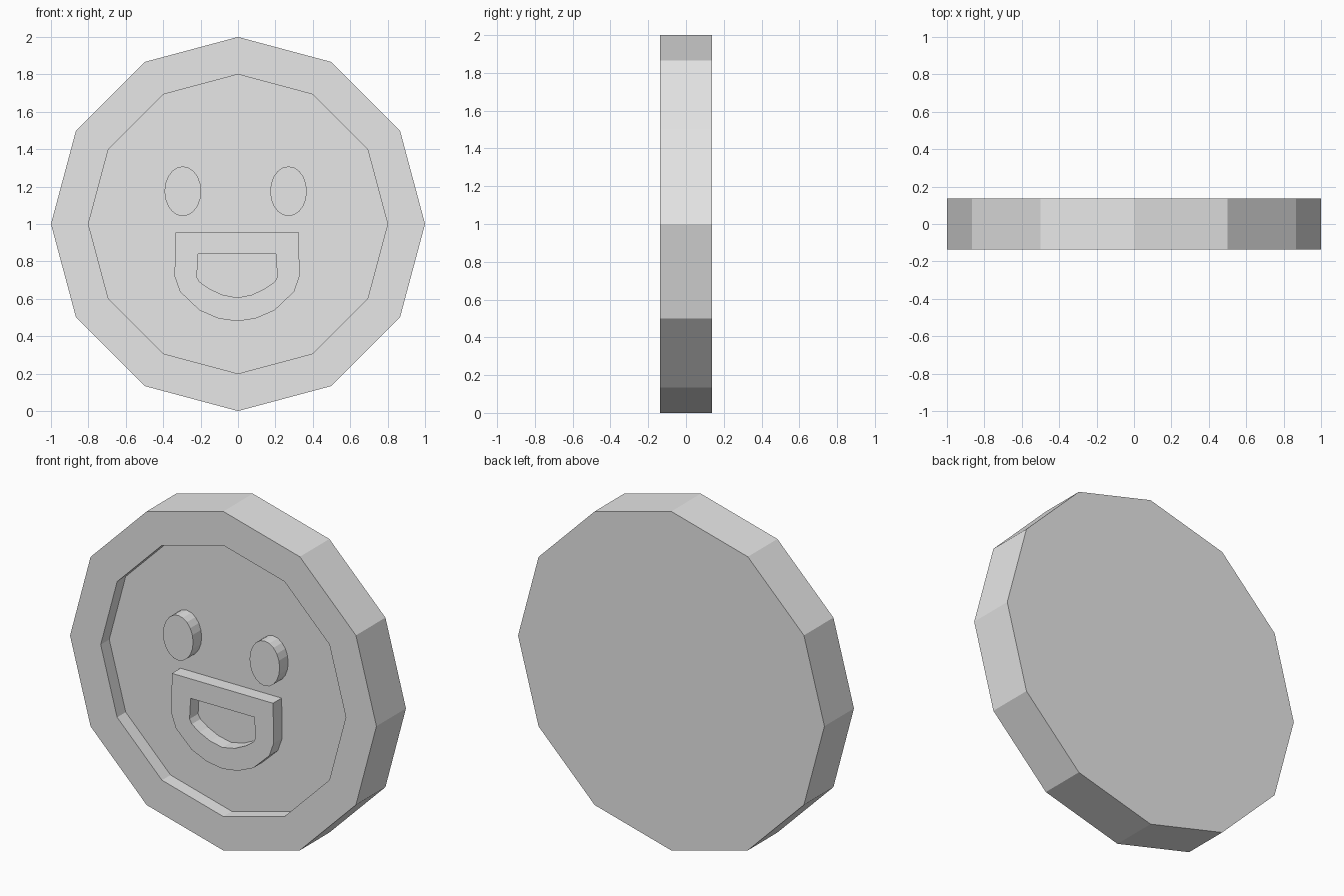
import bpy
import bmesh
from math import cos, sin, tau

cube = bpy.data.objects.get("Cube")
if cube:
    bpy.data.objects.remove(cube)

FRONT, BACK, FLOOR = -0.1375, 0.1375, -0.0575

grey = bpy.data.materials.new("light_grey")
grey.use_nodes = True
grey.diffuse_color = (0.8, 0.8, 0.8, 1)
grey.node_tree.nodes["Principled BSDF"].inputs["Base Color"].default_value = (0.8, 0.8, 0.8, 1)


def ellipse(cx, cz, rx, rz, sides):
    """Outline in the x-z plane, counter-clockwise seen from the front."""
    return [(cx + rx * cos(tau * i / sides), cz + rz * sin(tau * i / sides))
            for i in range(sides)]


def mirrored(half, cx):
    """Close a left-side outline by mirroring it; the last point lies on the axis."""
    return ([(cx - x, z) for x, z in half]
            + [(cx + x, z) for x, z in reversed(half[:-1])])


def loft(name, rings, cap_start=False, cap_end=False):
    """Skin a series of (outline, depth) rings with flat faces."""
    bm = bmesh.new()
    loops = [[bm.verts.new((x, y, z)) for x, z in outline] for outline, y in rings]
    for a, b in zip(loops, loops[1:]):
        for i in range(len(a)):
            j = (i + 1) % len(a)
            bm.faces.new((a[i], a[j], b[j], b[i]))
    if cap_start:
        bm.faces.new(loops[0][::-1])
    if cap_end:
        bm.faces.new(loops[-1])
    mesh = bpy.data.meshes.new(name)
    bm.to_mesh(mesh)
    bm.free()
    mesh.materials.append(grey)
    obj = bpy.data.objects.new(name, mesh)
    bpy.context.collection.objects.link(obj)
    return obj


# Twelve-sided disc with a raised rim around a sunken front
outer = ellipse(0, 1, 1, 1, 12)
inner = ellipse(0, 1, 0.8, 0.8, 12)
loft("disc", [(outer, BACK), (outer, FRONT), (inner, FRONT), (inner, FLOOR)], True, True)

# Oval eyes, flush with the rim
for name, x in (("right_eye", -0.295), ("left_eye", 0.27)):
    eye = ellipse(x, 1.175, 0.098, 0.133, 20)
    loft(name, [(eye, FLOOR), (eye, FRONT)], cap_end=True)

# Open smiling mouth: a raised band around a hole down to the sunken face
lip = mirrored([(0.33, 0.955), (0.334, 0.72), (0.305, 0.638),
                (0.2, 0.538), (0.1, 0.495), (0, 0.48)], -0.005)
hole = mirrored([(0.208, 0.84), (0.215, 0.716), (0.2, 0.69),
                 (0.15, 0.655), (0.08, 0.622), (0, 0.606)], -0.005)
loft("mouth", [(lip, FLOOR), (lip, FRONT), (hole, FRONT), (hole, FLOOR)])
